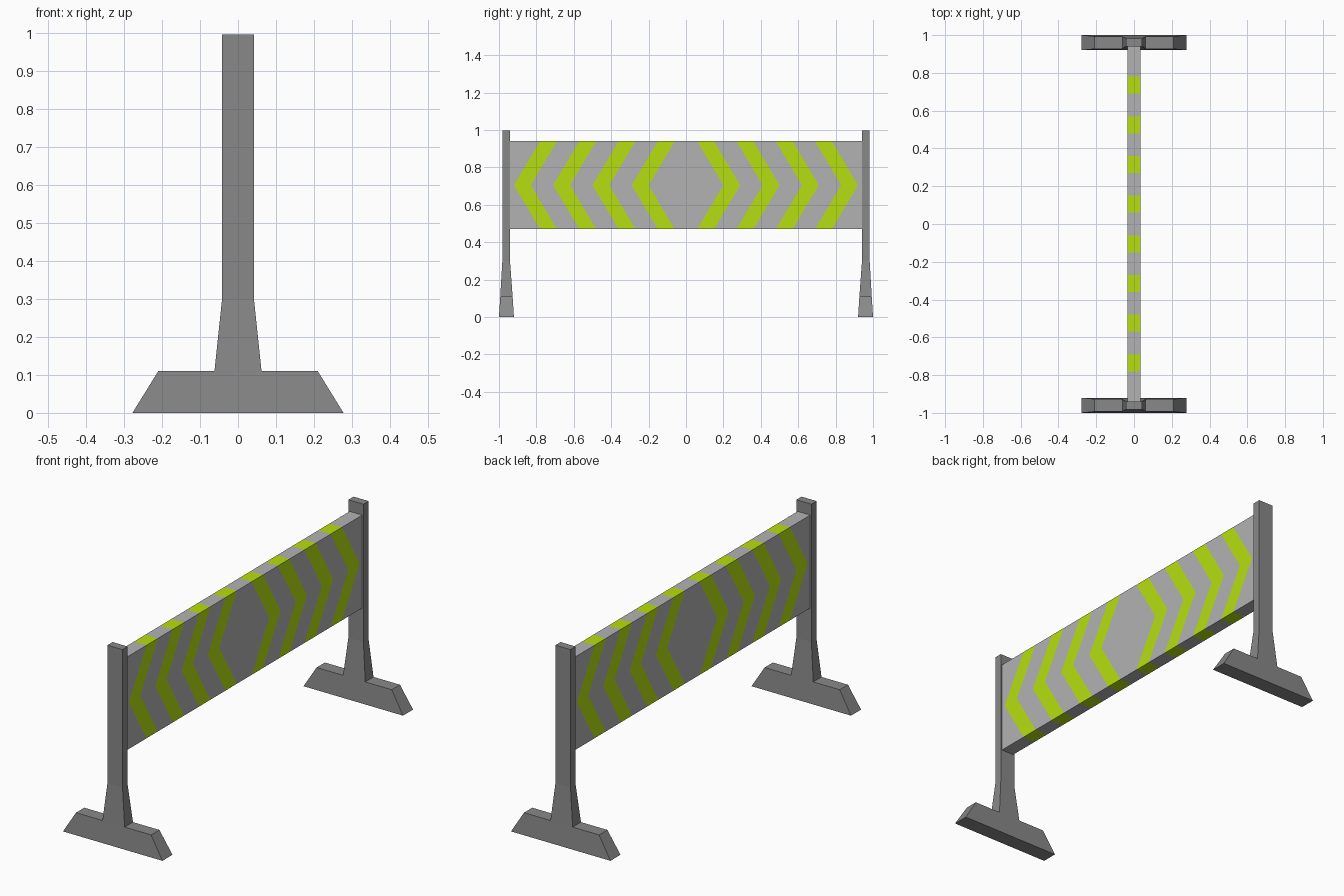
import bpy, bmesh

if "Cube" in bpy.data.objects:
    bpy.data.objects.remove(bpy.data.objects["Cube"])


def material(name, color):
    m = bpy.data.materials.new(name)
    m.diffuse_color = (*color, 1)
    m.use_nodes = True
    m.node_tree.nodes["Principled BSDF"].inputs["Base Color"].default_value = m.diffuse_color
    return m


DARK = material("dark_grey", (0.25, 0.25, 0.25))
LIGHT = material("light_grey", (0.45, 0.45, 0.45))
LIME = material("lime", (0.47, 0.74, 0.005))


def finish(name, bm, mats):
    bmesh.ops.recalc_face_normals(bm, faces=bm.faces)
    mesh = bpy.data.meshes.new(name)
    bm.to_mesh(mesh)
    bm.free()
    for m in mats:
        mesh.materials.append(m)
    obj = bpy.data.objects.new(name, mesh)
    bpy.context.collection.objects.link(obj)
    return obj


# Leg: stepped outline in x/z whose thickness tapers with height
RANGE = {0: (0.92, 1.0), 0.11: (0.927, 0.993), 0.3: (0.941, 0.982), 0.997: (0.941, 0.982)}
half = [(0.278, 0), (0.21, 0.11), (0.062, 0.11), (0.042, 0.3), (0.042, 0.997)]
outline = half + [(-x, z) for x, z in reversed(half)]


def leg(name, side):
    bm = bmesh.new()
    inner, outer = ([bm.verts.new((x, side * RANGE[z][k], z)) for x, z in outline] for k in (0, 1))
    n = len(outline)
    for i in range(n):
        j = (i + 1) % n
        bm.faces.new((inner[i], inner[j], outer[j], outer[i]))
    for ring in (inner, outer):
        for ids in ((0, 1, 2, 7, 8, 9), (2, 3, 6, 7), (3, 4, 5, 6)):
            bm.faces.new([ring[i] for i in ids])
    finish(name, bm, [DARK])


leg("leg_front", -1)
leg("leg_back", 1)

# Board: chevron lines (edge y, middle y) cut it into alternating strips
T, Z = 0.035, (0.47, 0.705, 0.94)
lines = []
for i in range(4):
    y = 0.06 + 0.21 * i
    lines += [(y, y + 0.14), (y + 0.09, y + 0.23)]
lines.append((0.942, 0.942))
lines = [(-a, -b) for a, b in reversed(lines)] + lines

bm = bmesh.new()
cols = [[[bm.verts.new((x, y, z)) for y, z in zip((a, b, a), Z)] for x in (-T, T)]
        for a, b in lines]
for i, (p, q) in enumerate(zip(cols, cols[1:])):
    faces = []
    for s in (0, 1):
        for r in (0, 1):
            faces.append(bm.faces.new((p[s][r], q[s][r], q[s][r + 1], p[s][r + 1])))
    for r in (0, 2):
        faces.append(bm.faces.new((p[0][r], q[0][r], q[1][r], p[1][r])))
    for f in faces:
        f.material_index = i % 2
for c in (cols[0], cols[-1]):
    bm.faces.new(c[0] + c[1][::-1])
finish("chevron_board", bm, [LIGHT, LIME])
